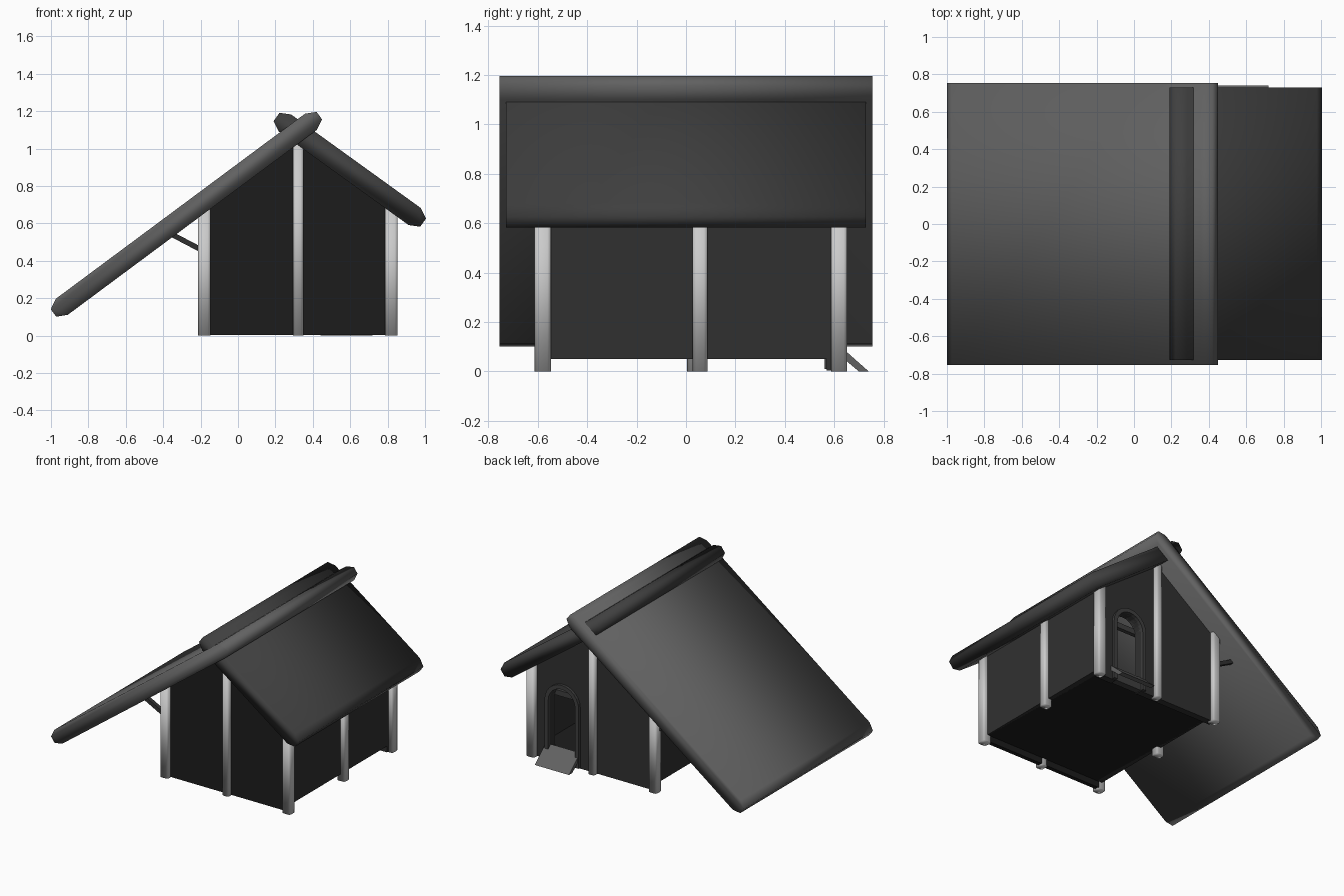
import bpy, bmesh
from math import radians, sin, cos, pi, atan2, hypot

if "Cube" in bpy.data.objects:
    bpy.data.objects.remove(bpy.data.objects["Cube"])


def paint(name, value):
    mat = bpy.data.materials.new(name)
    mat.diffuse_color = (value, value, value, 1)
    mat.use_nodes = True
    mat.node_tree.nodes["Principled BSDF"].inputs["Base Color"].default_value = mat.diffuse_color
    return mat


ROOF_LONG = paint("long_roof_grey", 0.12)
ROOF_SHORT = paint("short_roof_grey", 0.05)
WALL = paint("wall_black", 0.012)
SIDE = paint("side_wall_dark", 0.03)
TRIM = paint("trim_dark", 0.05)
RAMP = paint("ramp_grey", 0.12)


def finish(name, bm, mat=None, smooth=False):
    bmesh.ops.recalc_face_normals(bm, faces=bm.faces)
    mesh = bpy.data.meshes.new(name)
    bm.to_mesh(mesh)
    bm.free()
    if mat:
        mesh.materials.append(mat)
    if smooth:
        mesh.shade_smooth()
    ob = bpy.data.objects.new(name, mesh)
    bpy.context.collection.objects.link(ob)
    return ob


def box(name, center, size, mat=None, tilt=0.0, chamfer=0.0):
    """Box tilted about y; chamfer rounds the vertical edges."""
    bm = bmesh.new()
    bmesh.ops.create_cube(bm, size=1)
    bmesh.ops.scale(bm, vec=size, verts=bm.verts)
    if chamfer:
        upright = [e for e in bm.edges if abs(e.verts[0].co.z - e.verts[1].co.z) > 0.01]
        bmesh.ops.bevel(bm, geom=upright, offset=chamfer, segments=2, profile=0.5, affect='EDGES')
    ob = finish(name, bm, mat, bool(chamfer))
    ob.location = center
    ob.rotation_euler.y = tilt
    return ob


def prism(name, pts, y0, y1, mat=None, smooth=False):
    """Extrude an (x, z) outline from y0 to y1."""
    bm = bmesh.new()
    face = bm.faces.new([bm.verts.new((x, y0, z)) for x, z in pts])
    ext = bmesh.ops.extrude_face_region(bm, geom=[face])["geom"]
    bmesh.ops.translate(bm, vec=(0, y1 - y0, 0),
                        verts=[v for v in ext if isinstance(v, bmesh.types.BMVert)])
    # extruding keeps the first cap, so only the far cap is new
    if not any(all(abs(v.co.y - y0) < 1e-6 for v in f.verts) for f in bm.faces):
        bm.faces.new([v for v in bm.verts if abs(v.co.y - y0) < 1e-6])
    return finish(name, bm, mat, smooth)


def arch(half, bottom, n=12, cx=0.57, spring=0.45):
    """Door outline from the bottom left, over the arch, to the bottom right."""
    top = [(cx - half * cos(pi * i / n), spring + half * sin(pi * i / n)) for i in range(n + 1)]
    return [(cx - half, bottom)] + top + [(cx + half, bottom)]


def slab(name, cx, cz, length, thick, y0, y1, tilt, mat):
    """Roof slab with chamfered upper and lower ends."""
    a, b, c, d = length / 2, thick / 2, 0.055, 0.029
    pts = [(-a, -b + d), (-a + c, -b), (a - c, -b), (a, -b + d),
           (a, b - d), (a - c, b), (-a + c, b), (-a, b - d)]
    ob = prism(name, pts, y0, y1, mat, True)
    ob.location = (cx, 0, cz)
    ob.rotation_euler.y = tilt


L, R, MID = -0.18, 0.82, 0.322
FRONT, BACK = -0.58, 0.62

# Gable walls, the rear one with an arched doorway
gable_top = [(R, 0.004), (R, 0.70), (MID, 1.05), (L, 0.70)]
prism("front_gable_wall", [(L, 0.004)] + gable_top, FRONT, FRONT + 0.03, WALL)
prism("back_gable_wall", [(L, 0.004)] + arch(0.11, 0.004) + gable_top, BACK - 0.05, BACK, SIDE)

# Side walls and floor
for name, x in (("left_wall", L + 0.02), ("right_wall", R - 0.02)):
    box(name, (x, 0.02, 0.37), (0.04, 1.198, 0.64), SIDE)
box("floor", (MID, 0.02, 0.065), (0.99, 1.19, 0.03), WALL)

# Door frame, lintel bar, sill and ramp
prism("door_frame", arch(0.14, 0.01) + arch(0.11, 0.01)[::-1], BACK - 0.06, BACK + 0.02, TRIM)
box("door_lintel", (0.57, 0.55, 0.485), (0.26, 0.03, 0.04), TRIM)
box("door_sill", (0.57, 0.595, 0.04), (0.22, 0.05, 0.06), TRIM)
ramp = [(0.61, 0.115), (0.74, 0.0), (0.70, 0.0), (0.61, 0.075)]
bm = bmesh.new()
ends = [[bm.verts.new((x, y, z)) for y, z in ramp] for x in (0.44, 0.72)]
bm.faces.new(ends[0])
bm.faces.new(ends[1])
for i in range(4):
    j = (i + 1) % 4
    bm.faces.new((ends[0][i], ends[0][j], ends[1][j], ends[1][i]))
finish("ramp", bm, RAMP)

# Posts at the corners, along the sides and under the ridge
posts = [("front_left_post", L, FRONT, 0.69), ("front_right_post", R, FRONT, 0.69),
         ("back_left_post", L, BACK, 0.69), ("back_right_post", R, BACK, 0.69),
         ("left_middle_post", L, 0.035, 0.69), ("right_middle_post", R, 0.057, 0.69),
         ("front_ridge_post", MID, FRONT, 1.05), ("back_ridge_post", MID, BACK, 1.05)]
for name, x, y, h in posts:
    w = 0.054 if x == MID else 0.066
    d = 0.06 if "middle" in name else 0.066
    box(name, (x, y, h / 2), (w, d, h), chamfer=0.014)

# Braces from the left posts to the long roof
a, b = (-0.17, 0.445), (-0.37, 0.55)
for i, y in enumerate((FRONT, 0.035, BACK - 0.02)):
    box(f"roof_brace_{i + 1}", ((a[0] + b[0]) / 2, y, (a[1] + b[1]) / 2),
        (hypot(b[0] - a[0], b[1] - a[1]), 0.03, 0.028), SIDE,
        tilt=atan2(b[1] - a[1], a[0] - b[0]))

# Crossing roof slabs: long one on the left, short one on the right
slab("long_roof", -0.276, 0.649, 1.77, 0.107, -0.755, 0.755, radians(-36.6), ROOF_LONG)
slab("short_roof", 0.598, 0.887, 0.966, 0.112, -0.728, 0.73, radians(35.8), ROOF_SHORT)
